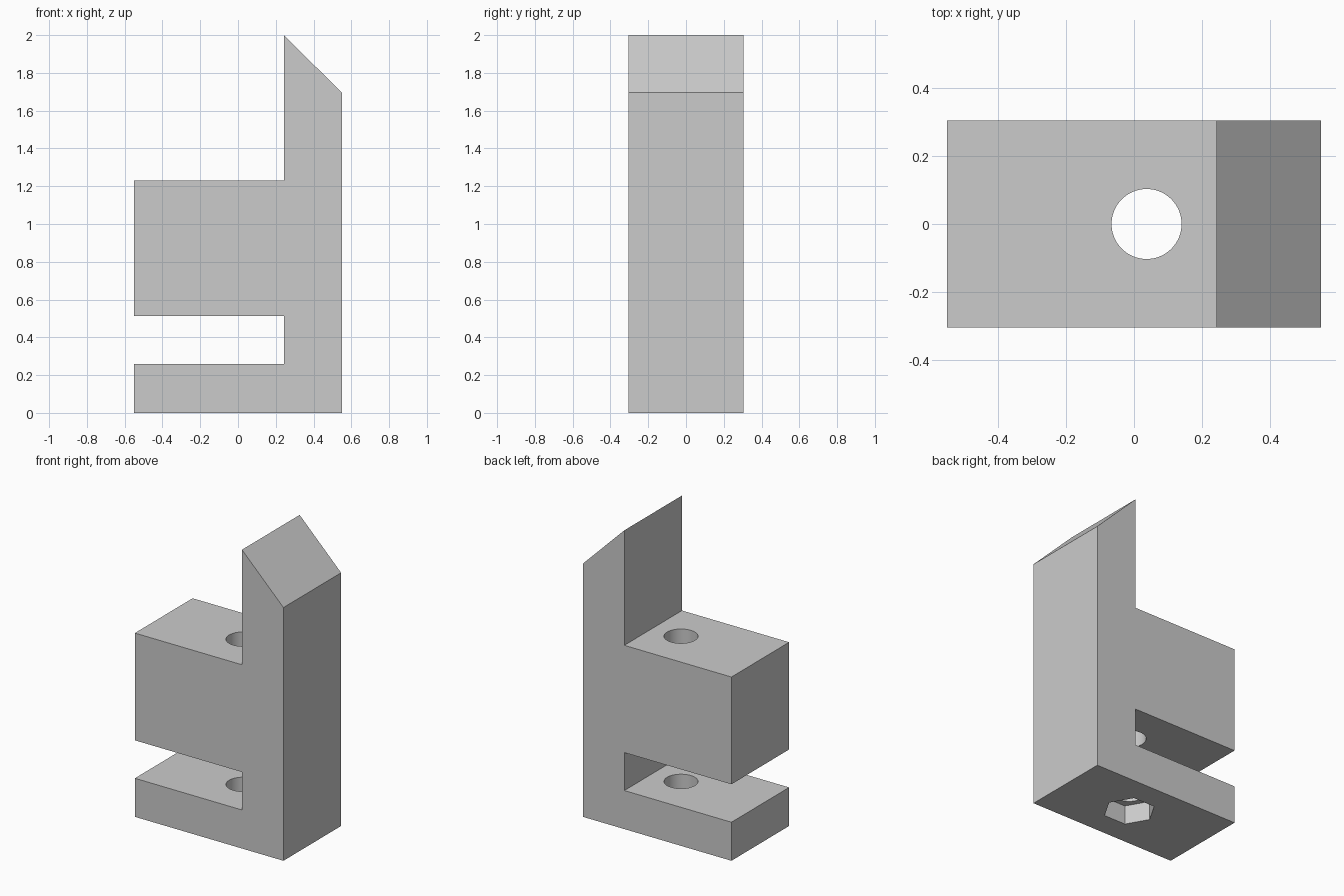
import bpy
import bmesh

cube = bpy.data.objects.get("Cube")
if cube:
    bpy.data.objects.remove(cube, do_unlink=True)

grey = bpy.data.materials.new("light_grey")
grey.use_nodes = True
colour = (0.6, 0.6, 0.6, 1)
grey.diffuse_color = colour
grey.node_tree.nodes["Principled BSDF"].inputs["Base Color"].default_value = colour

HALF_DEPTH = 0.305
HOLE_X = 0.037


def extruded_profile(name, points, half_depth):
    """Extrude an x-z outline along y."""
    bm = bmesh.new()
    face = bm.faces.new([bm.verts.new((x, -half_depth, z)) for x, z in points])
    moved = bmesh.ops.extrude_face_region(bm, geom=[face])["geom"]
    bmesh.ops.translate(bm, vec=(0, 2 * half_depth, 0),
                        verts=[v for v in moved if isinstance(v, bmesh.types.BMVert)])
    bmesh.ops.recalc_face_normals(bm, faces=bm.faces)
    mesh = bpy.data.meshes.new(name)
    bm.to_mesh(mesh)
    bm.free()
    obj = bpy.data.objects.new(name, mesh)
    bpy.context.collection.objects.link(obj)
    mesh.materials.append(grey)
    return obj


def cut_prism(target, name, sides, radius, bottom, top):
    """Cut a vertical prism out of the target."""
    bpy.ops.mesh.primitive_cylinder_add(vertices=sides, radius=radius, depth=top - bottom,
                                        location=(HOLE_X, 0, (top + bottom) / 2))
    cutter = bpy.context.object
    cutter.name = name
    cutter.hide_render = True
    cutter.data.materials.append(grey)
    if sides == 6:
        # corners of the nut pocket point along x
        cutter.rotation_euler.z = 3.14159 / 2
    mod = target.modifiers.new(name, 'BOOLEAN')
    mod.operation = 'DIFFERENCE'
    mod.solver = 'EXACT'
    mod.object = cutter
    bpy.ops.object.select_all(action='DESELECT')
    target.select_set(True)
    bpy.context.view_layer.objects.active = target
    bpy.ops.object.modifier_apply(modifier=mod.name)
    bpy.data.objects.remove(cutter, do_unlink=True)


# Clamp body: foot, slot, block and tall back plate with a bevelled tip
outline = [(-0.55, 0), (0.55, 0), (0.55, 1.695), (0.243, 2), (0.243, 1.23),
           (-0.55, 1.23), (-0.55, 0.512), (0.243, 0.512), (0.243, 0.258), (-0.55, 0.258)]
body = extruded_profile("clamp_body", outline, HALF_DEPTH)

# Bolt hole through block and foot, hexagonal nut pocket underneath
cut_prism(body, "bolt_hole", 64, 0.103, -0.1, 1.4)
cut_prism(body, "nut_pocket", 6, 0.162, -0.1, 0.128)

bpy.ops.object.shade_smooth_by_angle(angle=0.5)
